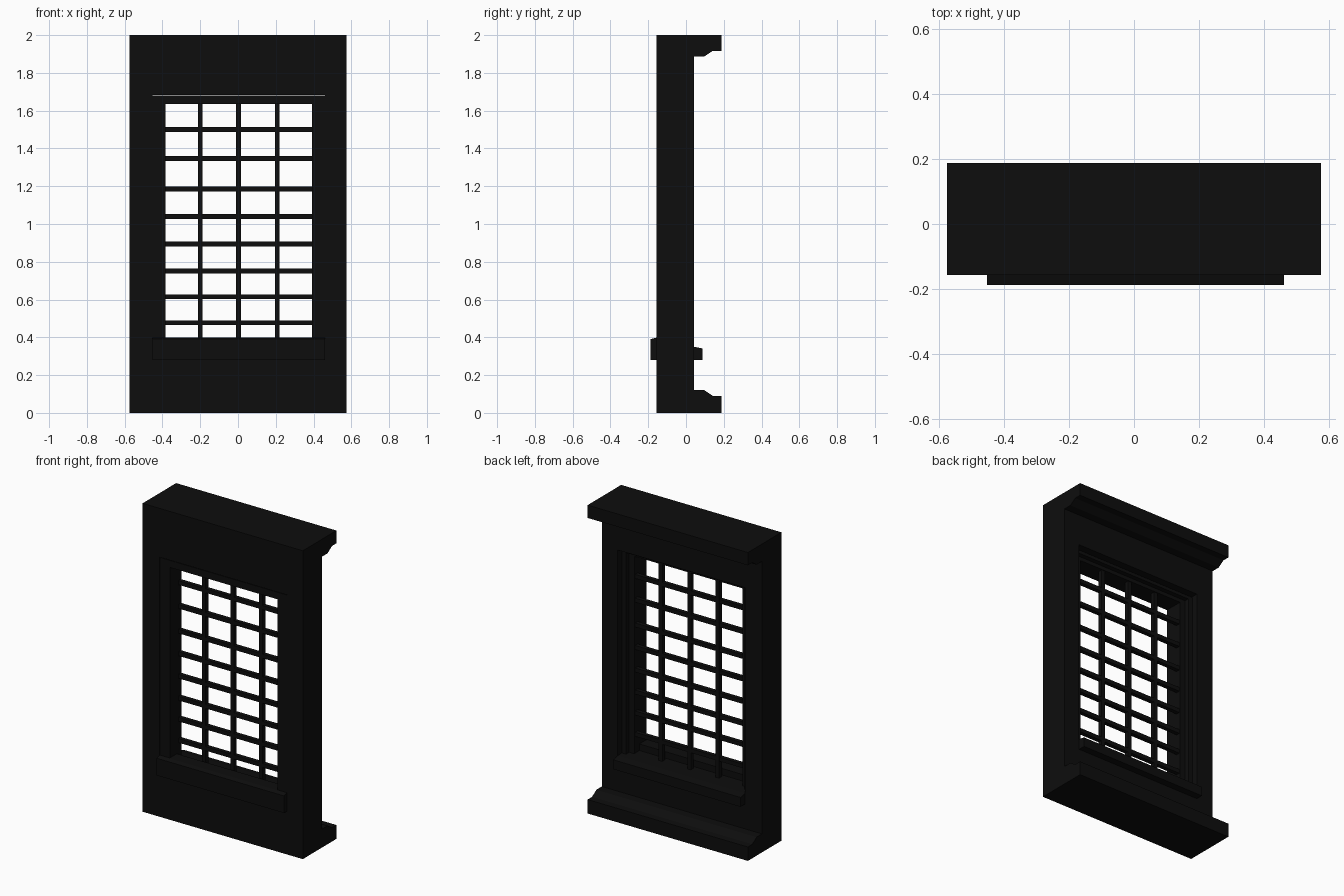
import bpy
import bmesh

if "Cube" in bpy.data.objects:
    bpy.data.objects.remove(bpy.data.objects["Cube"], do_unlink=True)

# One near-black paint for every part
black = bpy.data.materials.new("black_paint")
black.use_nodes = True
COLOR = (0.004, 0.004, 0.004, 1)
black.diffuse_color = COLOR
black.node_tree.nodes["Principled BSDF"].inputs["Base Color"].default_value = COLOR


def extrude_profile(name, profile, x0, x1):
    """Extrude a closed (y, z) profile along x."""
    bm = bmesh.new()
    face = bm.faces.new([bm.verts.new((x0, y, z)) for y, z in profile])
    ext = bmesh.ops.extrude_face_region(bm, geom=[face])
    verts = [v for v in ext["geom"] if isinstance(v, bmesh.types.BMVert)]
    bmesh.ops.translate(bm, verts=verts, vec=(x1 - x0, 0, 0))
    bmesh.ops.recalc_face_normals(bm, faces=bm.faces)
    mesh = bpy.data.meshes.new(name)
    bm.to_mesh(mesh)
    bm.free()
    mesh.materials.append(black)
    obj = bpy.data.objects.new(name, mesh)
    bpy.context.collection.objects.link(obj)
    return obj


def box(name, x, y, z):
    """Box from (min, max) pairs."""
    return extrude_profile(name, [(y[0], z[0]), (y[1], z[0]), (y[1], z[1]), (y[0], z[1])], *x)


FRONT, BACK, LEDGE = -0.157, 0.042, 0.187
MID = 0.004                      # window centre line
HOLE, OUTER, INNER = 0.457, 0.425, 0.387
SILL, TOP = 0.28, 1.684

# Wall with base and cornice mouldings on the back
base = [(LEDGE, 0), (LEDGE, 0.09), (0.142, 0.09), (0.097, 0.12), (BACK, 0.12)]
cornice = [(BACK, 1.887), (0.097, 1.887), (0.142, 1.917), (LEDGE, 1.917), (LEDGE, 2)]
wall = extrude_profile("wall", [(FRONT, 0)] + base + cornice + [(FRONT, 2)], -0.575, 0.575)

# Window opening
cutter = box("opening_cutter", (MID - HOLE, MID + HOLE), (-0.4, 0.4), (SILL, TOP))
cutter.hide_render = True
cut = wall.modifiers.new("opening", "BOOLEAN")
cut.operation = "DIFFERENCE"
cut.solver = "EXACT"
cut.object = cutter
bpy.context.view_layer.update()
solid = wall.evaluated_get(bpy.context.evaluated_depsgraph_get())
cut_mesh = bpy.data.meshes.new_from_object(solid)
wall.modifiers.clear()
wall.data = cut_mesh
bpy.data.objects.remove(cutter, do_unlink=True)

# Sill: raised front lip, lower ledge behind
extrude_profile("sill", [(-0.187, SILL), (0.088, SILL), (0.088, 0.341), (BACK, 0.35),
                         (-0.08, 0.356), (-0.08, 0.398), (FRONT, 0.398), (-0.187, 0.391)],
                MID - HOLE, MID + HOLE)

# Stepped frame: jambs on both sides and a head
for side, label in ((-1, "right"), (1, "left")):
    for step, a, b, y in (("outer", OUTER, HOLE, (-0.152, 0.0)),
                          ("inner", INNER, OUTER, (-0.152, -0.03))):
        xs = sorted((MID + side * a, MID + side * b))
        box(f"{label}_{step}_jamb", xs, y, (0.34, 1.679))
box("outer_head", (MID - OUTER, MID + OUTER), (-0.152, 0.0), (1.658, 1.679))
box("inner_head", (MID - OUTER, MID + OUTER), (-0.152, -0.03), (1.634, 1.658))

# Lattice bars
for i, x in enumerate((-0.2, 0.003, 0.208)):
    box(f"upright_bar_{i + 1}", (x - 0.013, x + 0.013), (-0.065, -0.036), (0.35, 1.64))
for i, z in enumerate((0.477, 0.615, 0.751, 0.894, 1.04, 1.186, 1.347, 1.501)):
    box(f"cross_bar_{i + 1}", (MID - 0.39, MID + 0.39), (-0.064, -0.037), (z - 0.013, z + 0.013))
